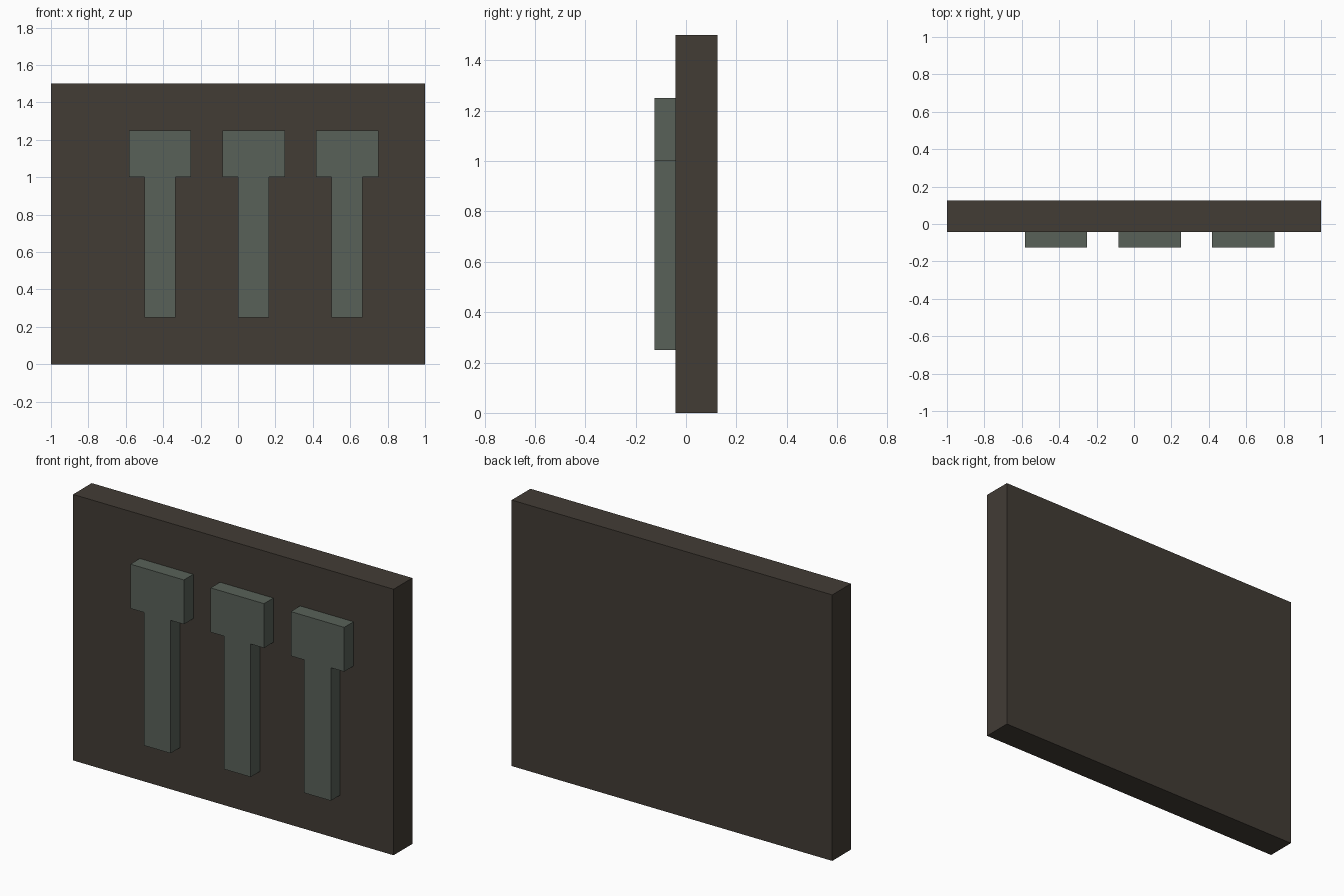
import bpy, bmesh

if "Cube" in bpy.data.objects:
    bpy.data.objects.remove(bpy.data.objects["Cube"])


def material(name, rgb):
    # sRGB 0-255 to linear
    lin = [((c / 255 + 0.055) / 1.055) ** 2.4 for c in rgb]
    m = bpy.data.materials.new(name)
    m.diffuse_color = (*lin, 1)
    m.use_nodes = True
    m.node_tree.nodes["Principled BSDF"].inputs["Base Color"].default_value = m.diffuse_color
    return m


def extrude_profile(name, points, y_front, y_back, mat):
    # Flat outline in the x-z plane, pushed from front to back
    bm = bmesh.new()
    face = bm.faces.new([bm.verts.new((x, y_front, z)) for x, z in points])
    ext = bmesh.ops.extrude_face_region(bm, geom=[face])
    verts = [g for g in ext["geom"] if isinstance(g, bmesh.types.BMVert)]
    bmesh.ops.translate(bm, verts=verts, vec=(0, y_back - y_front, 0))
    bmesh.ops.recalc_face_normals(bm, faces=bm.faces)
    mesh = bpy.data.meshes.new(name)
    bm.to_mesh(mesh)
    bm.free()
    mesh.materials.append(mat)
    obj = bpy.data.objects.new(name, mesh)
    bpy.context.collection.objects.link(obj)
    return obj


board_brown = material("dark_brown", (66, 60, 53))
tool_grey = material("green_grey", (89, 97, 89))

U = 1 / 12  # layout module

# Backing board
extrude_profile("board", [(-1, 0), (1, 0), (1, 1.5), (-1, 1.5)],
                -U / 2, 1.5 * U, board_brown)

# Three T-shaped tools: narrow handle below a wide head
half_tool = [(U, 0.25), (U, 1.0), (2 * U, 1.0), (2 * U, 1.25)]
outline = half_tool + [(-x, z) for x, z in reversed(half_tool)]
for i in range(3):
    cx = -5 * U + i * 0.5
    extrude_profile(f"tool_{i + 1}", [(cx + x, z) for x, z in outline],
                    -1.5 * U, -U / 2, tool_grey)
